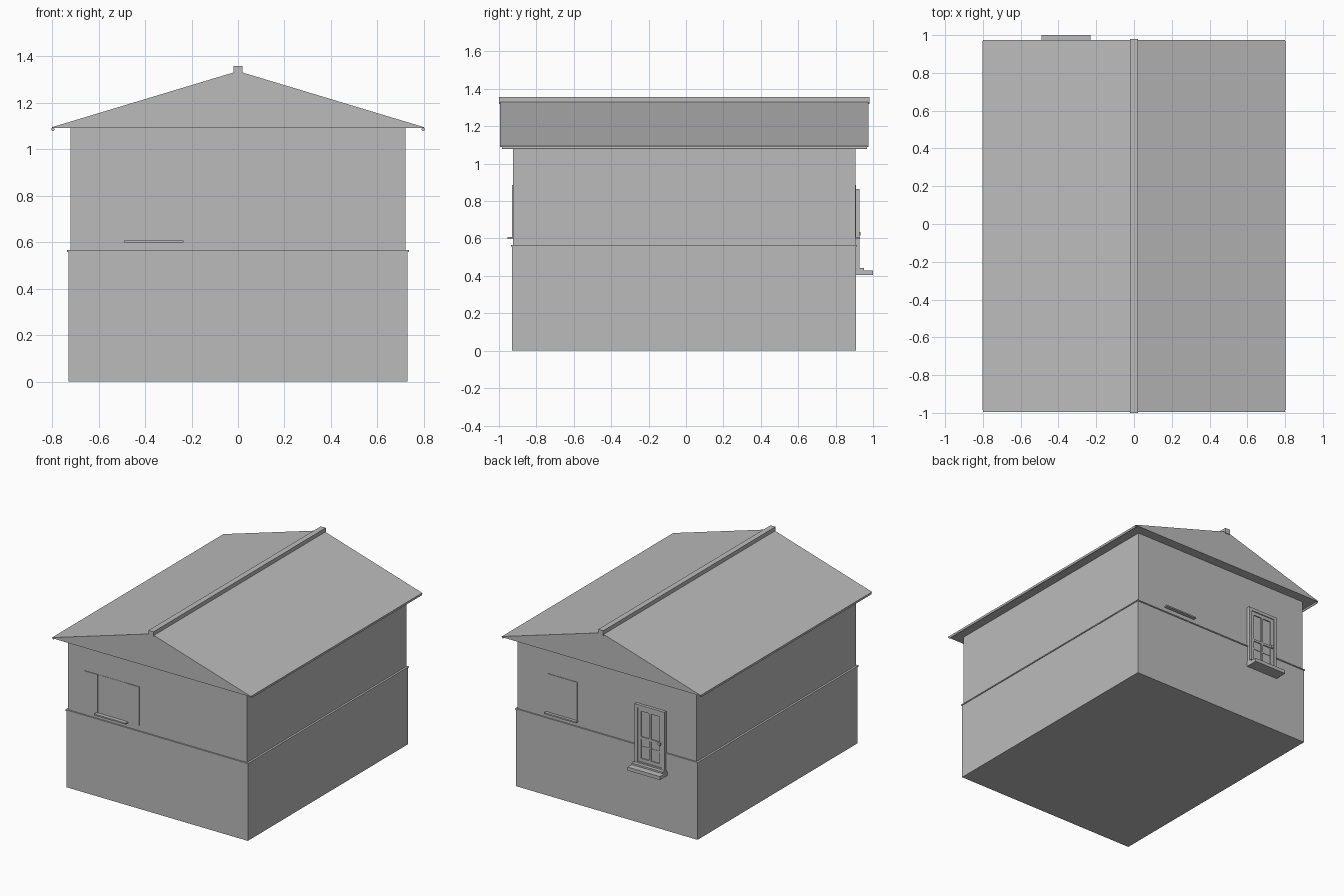
import bpy
import bmesh
import math

cube = bpy.data.objects.get("Cube")
if cube:
    bpy.data.objects.remove(cube, do_unlink=True)

GREY = (0.5, 0.5, 0.5, 1.0)
grey = bpy.data.materials.new("plain grey")
grey.use_nodes = True
grey.diffuse_color = GREY
grey.node_tree.nodes["Principled BSDF"].inputs["Base Color"].default_value = GREY


def add_object(name, bm):
    bmesh.ops.recalc_face_normals(bm, faces=bm.faces)
    mesh = bpy.data.meshes.new(name)
    bm.to_mesh(mesh)
    bm.free()
    mesh.materials.append(grey)
    obj = bpy.data.objects.new(name, mesh)
    bpy.context.collection.objects.link(obj)
    return obj


def prism(name, profile, y0, y1):
    """Extrude an x-z outline along y."""
    bm = bmesh.new()
    face = bm.faces.new([bm.verts.new((x, y0, z)) for x, z in profile])
    new = bmesh.ops.extrude_face_region(bm, geom=[face])["geom"]
    verts = [v for v in new if isinstance(v, bmesh.types.BMVert)]
    bmesh.ops.translate(bm, verts=verts, vec=(0, y1 - y0, 0))
    return add_object(name, bm)


def box(name, x, y, z):
    """Box from (low, high) ranges."""
    profile = [(x[0], z[0]), (x[1], z[0]), (x[1], z[1]), (x[0], z[1])]
    return prism(name, profile, y[0], y[1])


def frame(name, x, y, z, w):
    """Rectangular surround of bar width w: two jambs, a head and a foot."""
    box(name + "_jamb_a", (x[0], x[0] + w), y, z)
    box(name + "_jamb_b", (x[1] - w, x[1]), y, z)
    inner = (x[0] + w, x[1] - w)
    box(name + "_head", inner, y, (z[1] - w, z[1]))
    box(name + "_foot", inner, y, (z[0], z[0] + w))


FRONT, BACK = -0.925, 0.905

# Walls, in two storeys with a thin string course between
box("lower_walls", (-0.73, 0.73), (-0.93, 0.91), (0, 0.557))
box("string_course", (-0.735, 0.735), (-0.935, 0.915), (0.557, 0.565))
box("upper_walls", (-0.72, 0.72), (FRONT, BACK), (0.565, 1.09))

# Gabled roof, ridge cap and eaves gutters
prism("roof", [(-0.8, 1.09), (0.8, 1.09), (0.8, 1.094), (0, 1.335), (-0.8, 1.094)],
      -0.995, 0.975)
box("ridge_cap", (-0.02, 0.02), (-1.0, 0.98), (1.32, 1.357))
for side, name in ((1, "left_gutter"), (-1, "right_gutter")):
    ring = [(side * 0.796 + 0.007 * math.cos(a), 1.085 + 0.007 * math.sin(a))
            for a in (i * math.tau / 12 for i in range(12))]
    prism(name, ring, -0.985, 0.968)

# Front window with a shutter on each side
box("front_window", (-0.48, -0.25), (FRONT - 0.002, FRONT), (0.605, 0.885))
box("front_window_sill", (-0.49, -0.235), (FRONT - 0.03, FRONT), (0.597, 0.607))
for name, x in (("right_shutter", -0.584), ("left_shutter", -0.25)):
    box(name, (x, x + 0.105), (FRONT - 0.005, FRONT), (0.605, 0.885))

# Back window
box("back_window", (0.24, 0.475), (BACK, BACK + 0.004), (0.605, 0.885))
box("back_window_sill", (0.235, 0.49), (BACK, BACK + 0.025), (0.597, 0.607))

# Back door: surround, glazed leaf and handle
DOOR_X = (-0.475, -0.235)
frame("door_surround", DOOR_X, (BACK, 0.927), (0.43, 0.865), 0.022)
leaf = (DOOR_X[0] + 0.022, DOOR_X[1] - 0.022)
frame("door_leaf", leaf, (BACK, 0.92), (0.452, 0.843), 0.024)
box("door_panes", leaf, (BACK, 0.912), (0.452, 0.843))
box("door_centre_bar", (-0.362, -0.348), (BACK, 0.92), (0.476, 0.819))
box("door_cross_bar", leaf, (BACK, 0.919), (0.618, 0.634))
box("door_handle", (-0.445, -0.425), (0.915, 0.932), (0.615, 0.635))

# Doorstep in two treads
box("door_threshold", (-0.48, -0.23), (BACK, 0.953), (0.43, 0.442))
box("door_step", (-0.49, -0.23), (BACK, 1.0), (0.405, 0.43))
